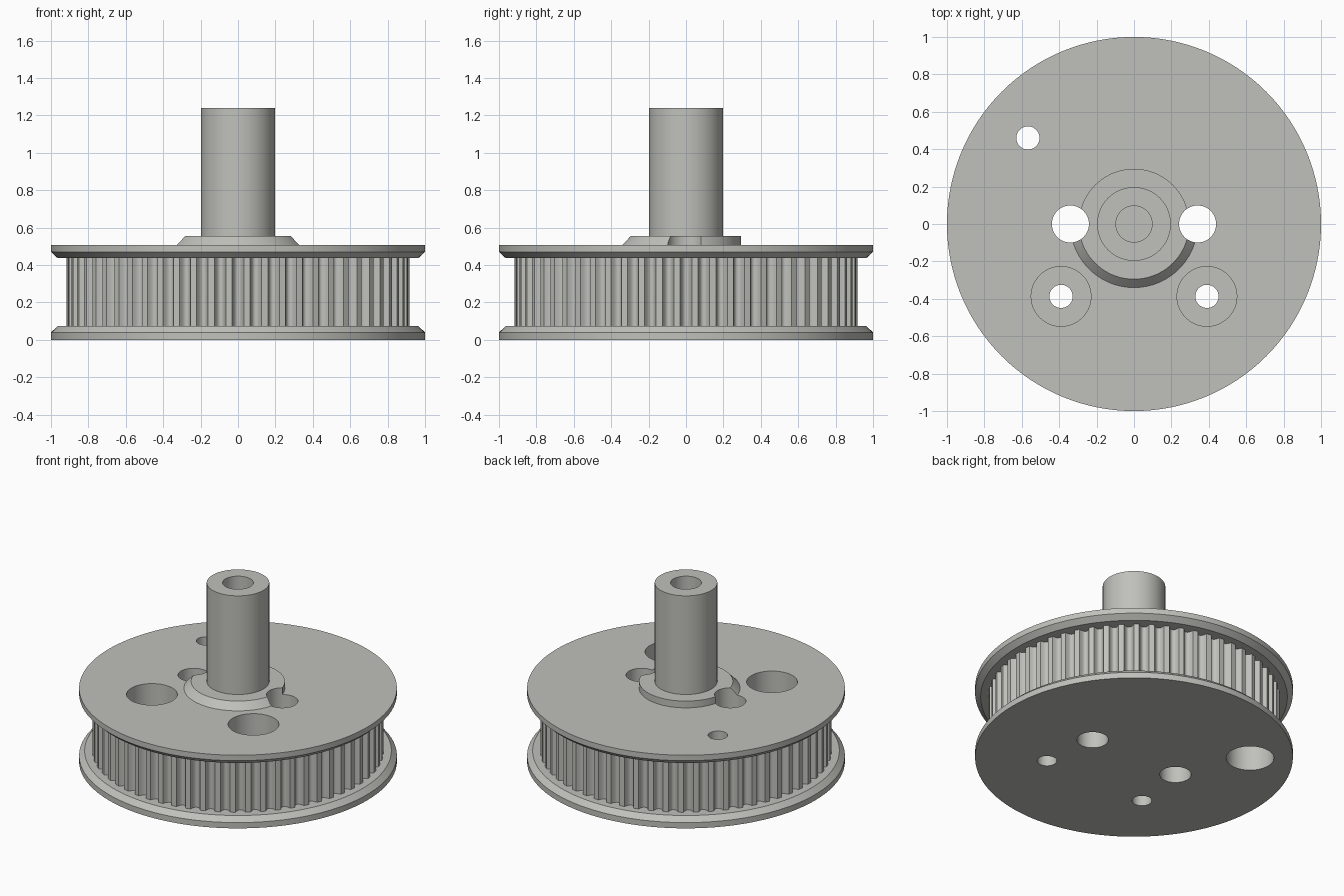
import bpy, bmesh
from math import sin, cos, pi, tau

if "Cube" in bpy.data.objects:
    bpy.data.objects.remove(bpy.data.objects["Cube"])

grey = bpy.data.materials.new("light grey metal")
grey.diffuse_color = (0.53, 0.53, 0.50, 1)
grey.use_nodes = True
grey.node_tree.nodes["Principled BSDF"].inputs["Base Color"].default_value = grey.diffuse_color


def ring(r, z, n=128, cx=0, cy=0):
    """Circle outline; r may be a number or a function of the angle."""
    f = r if callable(r) else (lambda a: r)
    return [(cx + f(a) * cos(a), cy + f(a) * sin(a), z)
            for a in (tau * i / n for i in range(n))]


def loft(name, rings):
    """Closed solid skinned through outlines stacked from bottom to top."""
    bm = bmesh.new()
    loops = [[bm.verts.new(p) for p in r] for r in rings]
    n = len(loops[0])
    for lo, hi in zip(loops, loops[1:]):
        for i in range(n):
            j = (i + 1) % n
            bm.faces.new((lo[i], lo[j], hi[j], hi[i]))
    bm.faces.new(loops[0][::-1])
    bm.faces.new(loops[-1])
    me = bpy.data.meshes.new(name)
    bm.to_mesh(me)
    bm.free()
    me.materials.append(grey)
    ob = bpy.data.objects.new(name, me)
    bpy.context.collection.objects.link(ob)
    return ob


def combine(target, other, operation):
    """Apply a boolean and remove the helper solid."""
    mod = target.modifiers.new("combine", 'BOOLEAN')
    mod.operation = operation
    mod.solver = 'EXACT'
    mod.object = other
    bpy.context.view_layer.objects.active = target
    bpy.ops.object.modifier_apply(modifier=mod.name)
    bpy.data.objects.remove(other)


# Toothed belt core: 60 rounded grooves, one centred on each axis
TEETH, R_OUT, DEPTH, HALF = 60, 0.917, 0.037, 0.031


def toothed(z):
    pts = []
    for t in range(TEETH):
        mid = tau * t / TEETH
        for k in range(9):
            u = -1 + k / 4
            r = R_OUT - DEPTH * (1 - abs(u) ** 2.5)
            a = mid + u * HALF / R_OUT
            pts.append((r * cos(a), r * sin(a), z))
        a = mid + pi / TEETH
        pts.append((R_OUT * cos(a), R_OUT * sin(a), z))
    return pts


pulley = loft("toothed_pulley", [toothed(0.03), toothed(0.48)])

# Chamfered flanges
lower_flange = loft("lower_flange", [ring(1, 0), ring(1, 0.04), ring(0.965, 0.073)])
upper_flange = loft("upper_flange", [ring(0.965, 0.438), ring(1, 0.47), ring(1, 0.508)])


# Hub collar: tapered on the front half, straight on the back half
def collar_foot(a):
    return 0.34 if sin(a) < -1e-6 else 0.295


collar = loft("hub_collar", [ring(collar_foot, 0.485), ring(collar_foot, 0.508),
                             ring(0.295, 0.555)])

# Shaft
shaft = loft("shaft", [ring(0.197, 0.49, 64), ring(0.197, 1.24, 64)])

for part in (lower_flange, upper_flange, collar, shaft):
    combine(pulley, part, 'UNION')

# Holes: (x, y, radius, z from, z to)
holes = [(0, 0, 0.097, 0.62, 1.4),            # shaft bore
         (-0.567, 0.46, 0.062, -0.1, 0.7),    # rear screw hole
         (-0.567, 0.46, 0.15, -0.1, 0.3)]     # its counterbore, from below
for s in (-1, 1):
    holes += [(s * 0.34, 0, 0.099, -0.1, 0.7),         # openings beside the hub
              (s * 0.39, -0.387, 0.062, -0.1, 0.7),    # front screw holes
              (s * 0.39, -0.387, 0.16, 0.2, 0.7)]      # their counterbores
for x, y, r, z0, z1 in holes:
    combine(pulley, loft("hole_cutter", [ring(r, z0, 48, x, y), ring(r, z1, 48, x, y)]),
            'DIFFERENCE')

# Smooth curved walls, crisp edges
bpy.ops.object.select_all(action='DESELECT')
pulley.select_set(True)
bpy.context.view_layer.objects.active = pulley
bpy.ops.object.shade_smooth_by_angle(angle=pi / 6)
